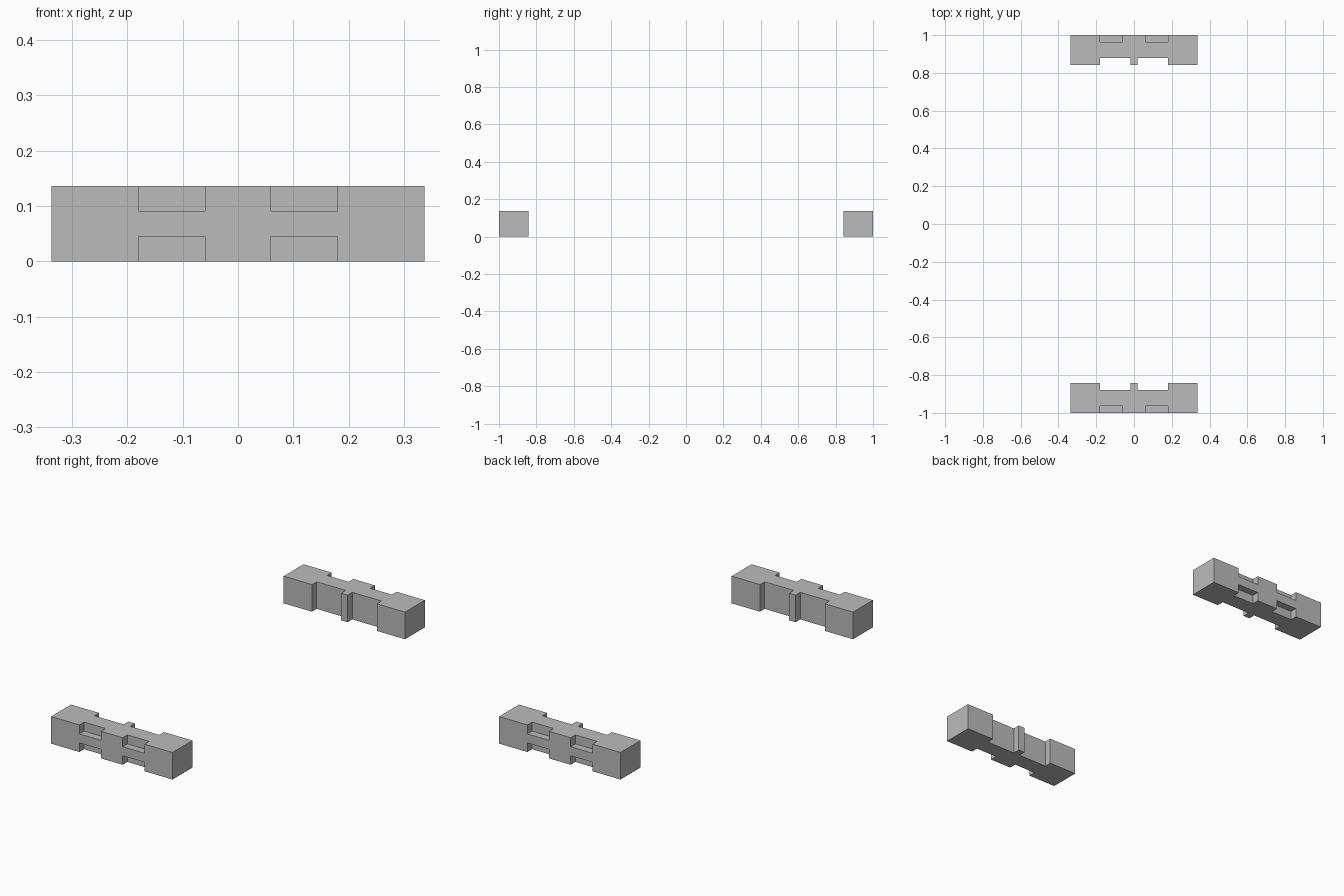
import bpy
import bmesh
from mathutils import Matrix, Vector

cube = bpy.data.objects.get("Cube")
if cube:
    bpy.data.objects.remove(cube, do_unlink=True)

HALF, HEIGHT = 0.337, 0.136
OUTER, INNER = -1.0, -0.843
NOTCH_DEPTH, RECESS_DEPTH = 0.037, 0.037
NOTCH_IN, NOTCH_OUT, RIB = 0.06, 0.18, 0.018

grey = bpy.data.materials.new("plain grey")
grey.use_nodes = True
colour = (0.5, 0.5, 0.5, 1)
grey.diffuse_color = colour
grey.node_tree.nodes["Principled BSDF"].inputs["Base Color"].default_value = colour


def add_object(name, bm):
    bmesh.ops.recalc_face_normals(bm, faces=bm.faces)
    mesh = bpy.data.meshes.new(name)
    bm.to_mesh(mesh)
    bm.free()
    mesh.materials.append(grey)
    obj = bpy.data.objects.new(name, mesh)
    bpy.context.collection.objects.link(obj)
    return obj


def add_box(bm, low, high):
    low, high = Vector(low), Vector(high)
    bmesh.ops.create_cube(bm, size=1, matrix=Matrix.Translation((low + high) / 2)
                          @ Matrix.Diagonal((*(high - low), 1)))


# Block body: plan profile with two recesses and a central rib on the inner side
bm = bmesh.new()
recess = INNER - RECESS_DEPTH
right_half = [(HALF, OUTER), (HALF, INNER), (NOTCH_OUT, INNER),
              (NOTCH_OUT, recess), (RIB, recess), (RIB, INNER)]
plan = right_half + [(-x, y) for x, y in reversed(right_half)]
face = bm.faces.new([bm.verts.new((x, y, 0)) for x, y in plan])
top = bmesh.ops.extrude_face_region(bm, geom=[face])["geom"]
bmesh.ops.translate(bm, vec=(0, 0, HEIGHT),
                    verts=[v for v in top if isinstance(v, bmesh.types.BMVert)])
front_block = add_object("front_block", bm)

# Four notches along the upper and lower edges of the outer side
bm = bmesh.new()
for x0, x1 in ((NOTCH_IN, NOTCH_OUT), (-NOTCH_OUT, -NOTCH_IN)):
    for z0, z1 in ((-0.1, HEIGHT / 3), (HEIGHT * 2 / 3, HEIGHT + 0.1)):
        add_box(bm, (x0, OUTER - 0.1, z0), (x1, OUTER + NOTCH_DEPTH, z1))
cutter = add_object("notch_cutter", bm)
cutter.hide_render = True

cut = front_block.modifiers.new("notches", "BOOLEAN")
cut.operation = "DIFFERENCE"
cut.solver = "EXACT"
cut.object = cutter
bpy.context.view_layer.update()
graph = bpy.context.evaluated_depsgraph_get()
carved = bpy.data.meshes.new_from_object(front_block.evaluated_get(graph))
front_block.modifiers.clear()
front_block.data = carved
bpy.data.objects.remove(cutter, do_unlink=True)

# Matching block at the back, mirrored
bm = bmesh.new()
bm.from_mesh(carved)
bmesh.ops.scale(bm, vec=(1, -1, 1), verts=bm.verts)
add_object("back_block", bm)
